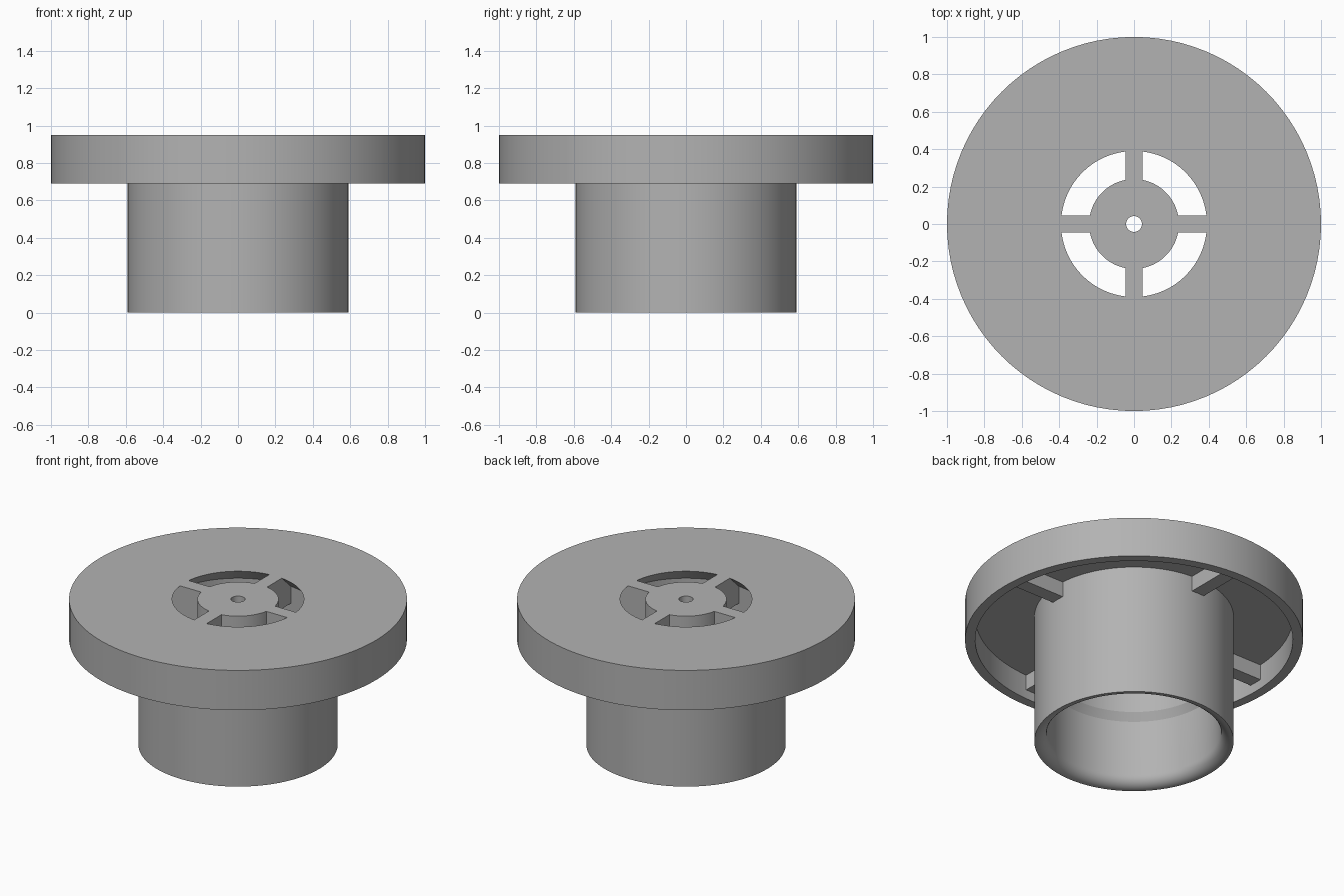
import bpy, bmesh, math
from mathutils import Vector, Matrix

if "Cube" in bpy.data.objects:
    bpy.data.objects.remove(bpy.data.objects["Cube"], do_unlink=True)

grey = bpy.data.materials.new("plain grey")
grey.use_nodes = True
colour = (0.45, 0.45, 0.45, 1)
grey.diffuse_color = colour
grey.node_tree.nodes["Principled BSDF"].inputs["Base Color"].default_value = colour

TOP, UNDER, RIB = 0.95, 0.85, 0.75
SIDES = 96


def finish(bm, name, smooth):
    bmesh.ops.remove_doubles(bm, verts=bm.verts, dist=1e-5)
    bmesh.ops.recalc_face_normals(bm, faces=bm.faces)
    mesh = bpy.data.meshes.new(name)
    bm.to_mesh(mesh)
    bm.free()
    mesh.materials.append(grey)
    obj = bpy.data.objects.new(name, mesh)
    bpy.context.collection.objects.link(obj)
    if smooth:
        bpy.ops.object.select_all(action="DESELECT")
        obj.select_set(True)
        bpy.context.view_layer.objects.active = obj
        bpy.ops.object.shade_smooth_by_angle(angle=math.radians(30))
    return obj


def lathe(name, profile):
    """Spin a closed (radius, height) outline about the z axis."""
    bm = bmesh.new()
    verts = [bm.verts.new((r, 0, z)) for r, z in profile]
    edges = [bm.edges.new((a, b)) for a, b in zip(verts, verts[1:] + verts[:1])]
    bmesh.ops.spin(bm, geom=verts + edges, cent=(0, 0, 0), axis=(0, 0, 1),
                   angle=math.tau, steps=SIDES)
    return finish(bm, name, True)


def radial_bars(name, outline, width):
    """Four bars around the axis, each extruded from a (radius, height) outline."""
    bm = bmesh.new()
    for i in range(4):
        turn = Matrix.Rotation(i * math.pi / 2, 3, "Z")
        face = bm.faces.new([bm.verts.new(turn @ Vector((r, -width / 2, z)))
                             for r, z in outline])
        ext = bmesh.ops.extrude_face_region(bm, geom=[face])
        moved = [g for g in ext["geom"] if isinstance(g, bmesh.types.BMVert)]
        bmesh.ops.translate(bm, verts=moved, vec=turn @ Vector((0, width, 0)))
    return finish(bm, name, False)


# Rounded inner lip at the mouth of the tube
lip = []
for i in range(9):
    a = i / 8 * math.pi / 2
    lip.append((0.515 + 0.07 * (1 - math.sin(a)), 0.07 * (1 - math.cos(a))))

# Cap with hanging rim, tube and stepped bore
lathe("cap_and_tube", [
    (0.39, TOP), (1.0, TOP), (1.0, 0.69), (0.94, 0.69), (0.94, UNDER),
    (0.59, UNDER), (0.59, 0.0)] + lip + [
    (0.515, 0.43), (0.485, 0.48), (0.485, 0.86)])

# Centre hub with a small through hole
lathe("centre_hub", [(0.042, TOP), (0.24, TOP), (0.24, RIB), (0.042, RIB)])

# Spokes across the vent, and ribs under the cap
radial_bars("vent_spokes", [(0.235, TOP), (0.393, TOP), (0.5, 0.86),
                            (0.5, RIB), (0.235, RIB)], 0.09)
radial_bars("under_cap_ribs", [(0.57, UNDER + 0.01), (0.95, UNDER + 0.01),
                               (0.95, RIB), (0.57, RIB)], 0.09)
